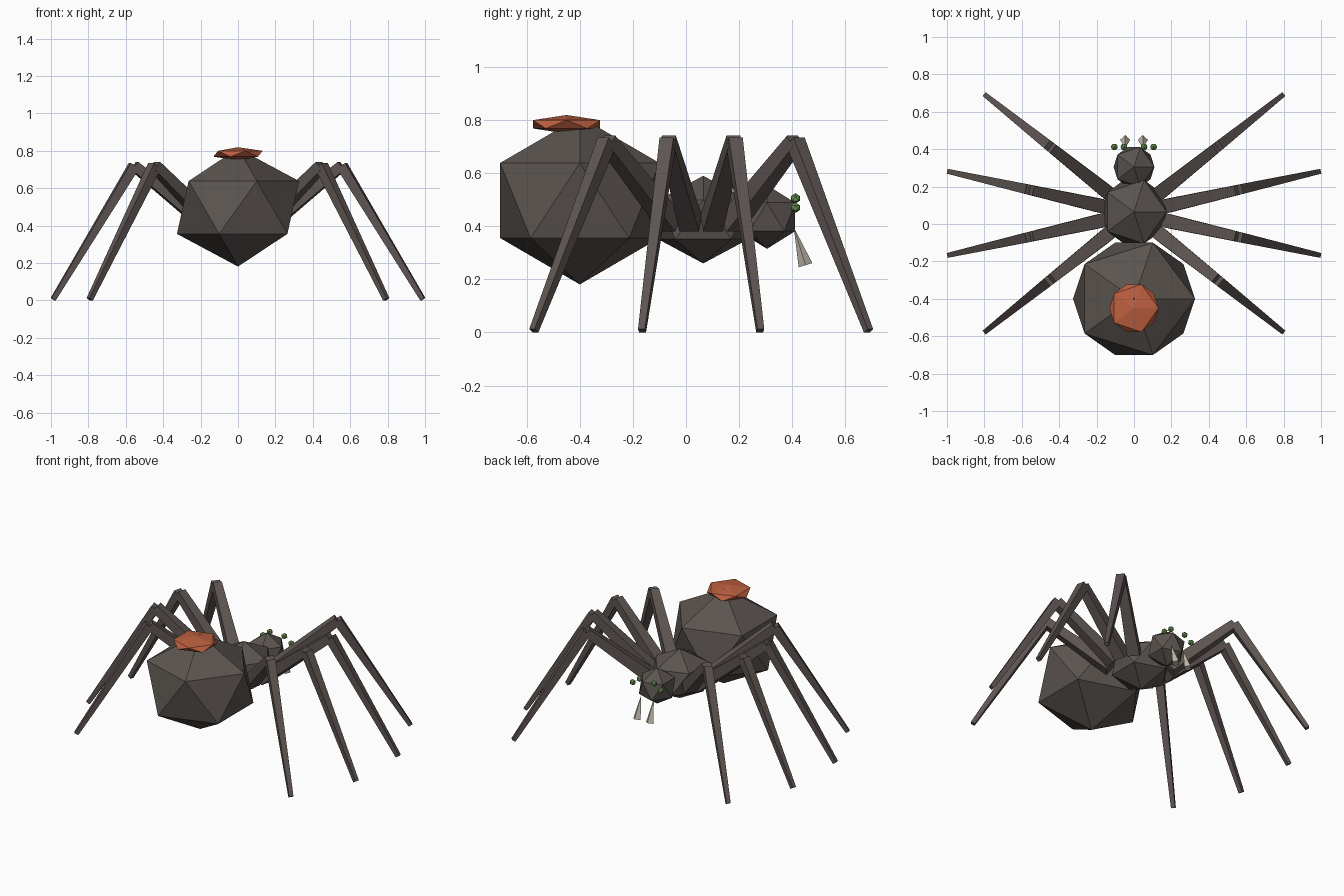
import bpy, bmesh, math
from mathutils import Vector

if "Cube" in bpy.data.objects:
    bpy.data.objects.remove(bpy.data.objects["Cube"])


def material(name, color):
    m = bpy.data.materials.new(name)
    m.use_nodes = True
    m.diffuse_color = (*color, 1)
    bsdf = m.node_tree.nodes["Principled BSDF"]
    bsdf.inputs["Base Color"].default_value = (*color, 1)
    bsdf.inputs["Roughness"].default_value = 0.8
    return m


BODY = material("dark grey brown", (0.105, 0.09, 0.08))
LEG = material("leg brown", (0.11, 0.09, 0.083))
MARK = material("rust orange", (0.5, 0.115, 0.05))
EYE = material("moss green", (0.16, 0.32, 0.09))
FANG = material("bone", (0.52, 0.48, 0.4))


def ball(name, center, radii, mat):
    """Faceted icosahedron stretched to the given radii."""
    bpy.ops.mesh.primitive_ico_sphere_add(subdivisions=1, radius=1, location=center)
    ob = bpy.context.object
    ob.name = name
    ob.scale = radii
    ob.data.materials.append(mat)


def limb(name, start, end, half_start, half_end):
    """Tapered square bar between two points."""
    axis = (end - start).normalized()
    side = axis.cross(Vector((0, 0, 1))).normalized()
    up = side.cross(axis)
    bm = bmesh.new()
    rings = []
    for p, h in ((start, half_start), (end, half_end)):
        rings.append([bm.verts.new(p + side * h * a + up * h * b)
                      for a, b in ((-1, -1), (1, -1), (1, 1), (-1, 1))])
    bm.faces.new(rings[0])
    bm.faces.new(rings[1])
    for i in range(4):
        j = (i + 1) % 4
        bm.faces.new((rings[0][i], rings[0][j], rings[1][j], rings[1][i]))
    bmesh.ops.recalc_face_normals(bm, faces=bm.faces)
    mesh = bpy.data.meshes.new(name)
    bm.to_mesh(mesh)
    bm.free()
    mesh.materials.append(LEG)
    bpy.context.collection.objects.link(bpy.data.objects.new(name, mesh))


# Body
ball("abdomen", (0, -0.4, 0.497), (0.365, 0.353, 0.316), BODY)
ball("thorax", (0, 0.065, 0.425), (0.196, 0.2, 0.165), BODY)
ball("head", (0, 0.305, 0.435), (0.122, 0.125, 0.12), BODY)
ball("abdomen_marking", (0, -0.45, 0.784), (0.147, 0.149, 0.035), MARK)

for label, s in (("left", 1), ("right", -1)):
    # Eyes
    ball(f"inner_eye_{label}", (s * 0.054, 0.412, 0.505), (0.02,) * 3, EYE)
    ball(f"outer_eye_{label}", (s * 0.105, 0.412, 0.47), (0.02,) * 3, EYE)

    # Fangs
    bpy.ops.mesh.primitive_cone_add(vertices=4, radius1=0.027, radius2=0, depth=0.15,
                                    location=(s * 0.047, 0.428, 0.325),
                                    rotation=(0.3, 0, 0))
    fang = bpy.context.object
    fang.name = f"fang_{label}"
    fang.data.materials.append(FANG)

    # Legs fan out radially from the thorax
    for n, angle in enumerate((38.5, 12.7, -12.7, -38.5), 1):
        a = math.radians(angle)

        def at(r, z):
            return Vector((s * r * math.cos(a), 0.057 + r * math.sin(a), z))

        knee = at(0.57, 0.72)
        limb(f"upper_leg_{label}_{n}", at(0.18, 0.41), knee, 0.038, 0.027)
        limb(f"lower_leg_{label}_{n}", knee, at(1.013, 0.006), 0.027, 0.013)
